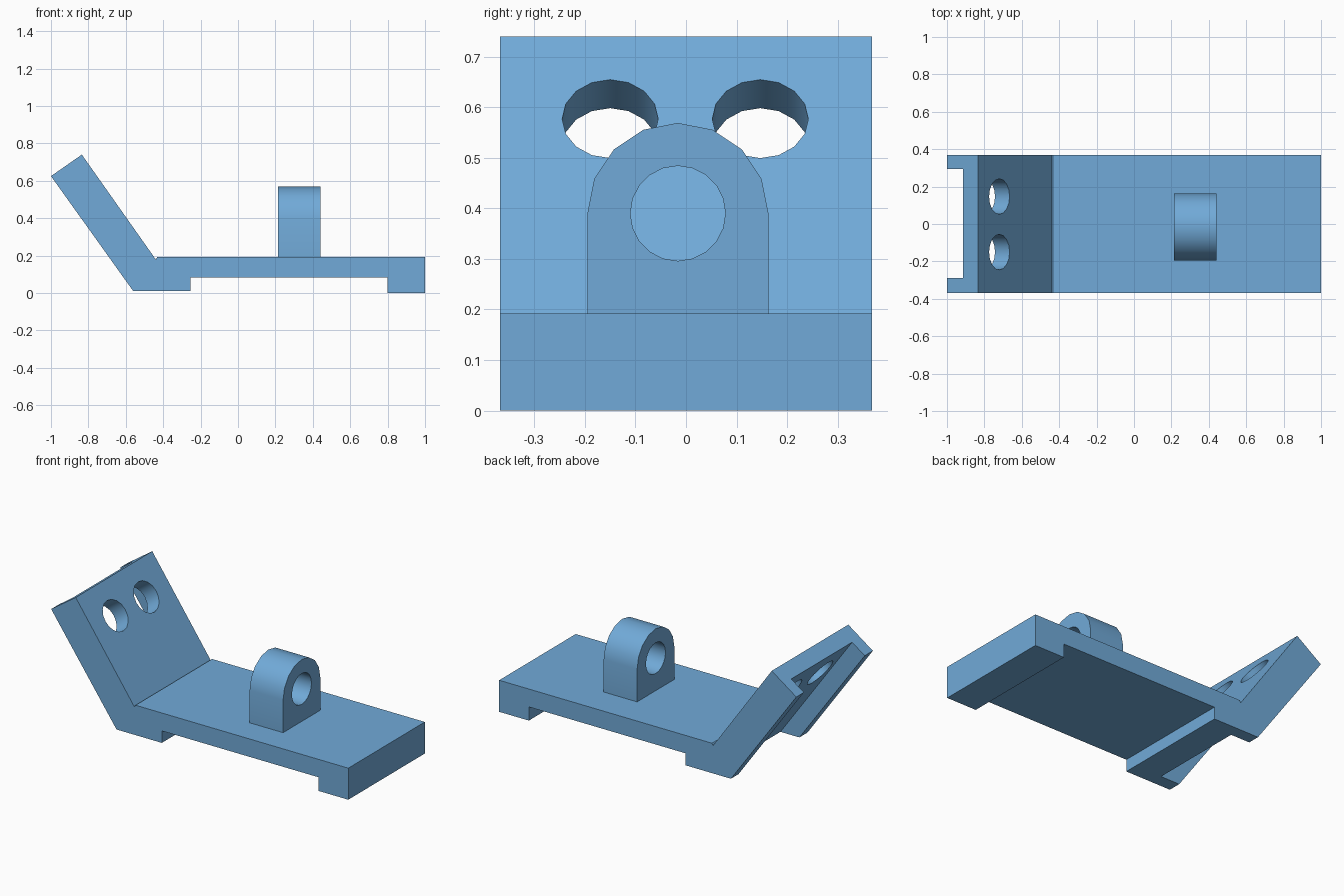
import bpy, bmesh, math
from mathutils import Vector

if "Cube" in bpy.data.objects:
    bpy.data.objects.remove(bpy.data.objects["Cube"], do_unlink=True)

blue = bpy.data.materials.new("steel blue")
blue.use_nodes = True
colour = (0.165, 0.402, 0.687, 1)
blue.diffuse_color = colour
blue.node_tree.nodes["Principled BSDF"].inputs["Base Color"].default_value = colour


def prism(name, points, depth):
    """Extrude a closed 3D outline along the depth vector."""
    bm = bmesh.new()
    face = bm.faces.new([bm.verts.new(p) for p in points])
    ext = bmesh.ops.extrude_face_region(bm, geom=[face])
    moved = [v for v in ext["geom"] if isinstance(v, bmesh.types.BMVert)]
    bmesh.ops.translate(bm, verts=moved, vec=depth)
    bmesh.ops.recalc_face_normals(bm, faces=bm.faces)
    mesh = bpy.data.meshes.new(name)
    bm.to_mesh(mesh)
    bm.free()
    mesh.materials.append(blue)
    obj = bpy.data.objects.new(name, mesh)
    bpy.context.collection.objects.link(obj)
    return obj


def drill(name, centre, axis, radius, length, sides):
    """Cylinder cutter centred on a point and pointing along an axis."""
    turn = Vector(axis).to_track_quat('Z', 'Y')
    start = Vector(centre) - Vector(axis).normalized() * length / 2
    ring = [start + turn @ Vector((radius * math.cos(a), radius * math.sin(a), 0))
            for a in (2 * math.pi * i / sides for i in range(sides))]
    return prism(name, ring, Vector(axis).normalized() * length)


def cut(target, cutter):
    cutter.hide_render = True
    mod = target.modifiers.new("cut", 'BOOLEAN')
    mod.operation, mod.solver, mod.object = 'DIFFERENCE', 'EXACT', cutter
    bpy.context.view_layer.objects.active = target
    bpy.ops.object.modifier_apply(modifier=mod.name)
    bpy.data.objects.remove(cutter, do_unlink=True)


def smooth(obj):
    bpy.ops.object.select_all(action='DESELECT')
    obj.select_set(True)
    bpy.context.view_layer.objects.active = obj
    bpy.ops.object.shade_smooth_by_angle(angle=math.radians(35))


# Base plate with two feet and the slanted back plate, as one side profile
HALF = 0.368
profile = [(-1, 0.625), (-0.56, 0.01), (-0.255, 0.01), (-0.255, 0.083),
           (0.8, 0.083), (0.8, 0), (1, 0), (1, 0.192), (-0.432, 0.192),
           (-0.44, 0.18), (-0.835, 0.74)]
body = prism("base_and_slanted_plate", [(x, -HALF, z) for x, z in profile],
             Vector((0, 2 * HALF, 0)))

# Channel along the outer side of the slanted plate, open at both ends
slope = Vector((0.44, 0, -0.615)).normalized()
outward = Vector((-0.615, 0, -0.44)).normalized()
floor = Vector((-0.915, -0.29, 0.684))
top, bottom = floor - slope * 0.2, floor + slope * 1.1
cut(body, prism("channel_cutter",
                [top, bottom, bottom + outward * 0.3, top + outward * 0.3],
                Vector((0, 0.585, 0))))

# Pair of holes through the slanted plate
for y in (-0.15, 0.147):
    cut(body, drill("hole_cutter", (-0.72, y, 0.577), outward, 0.095, 0.8, 16))
smooth(body)

# Upright lug with a rounded top and a bore
LUG_Y, LUG_Z, R = -0.016, 0.39, 0.179
outline = [(0.215, LUG_Y - R, 0.185), (0.215, LUG_Y + R, 0.185)]
outline += [(0.215, LUG_Y + R * math.cos(a), LUG_Z + R * math.sin(a))
            for a in (math.pi * i / 8 for i in range(9))]
lug = prism("lug", outline, Vector((0.225, 0, 0)))
cut(lug, drill("bore_cutter", (0.33, LUG_Y, LUG_Z), (1, 0, 0), 0.094, 0.6, 20))
smooth(lug)
